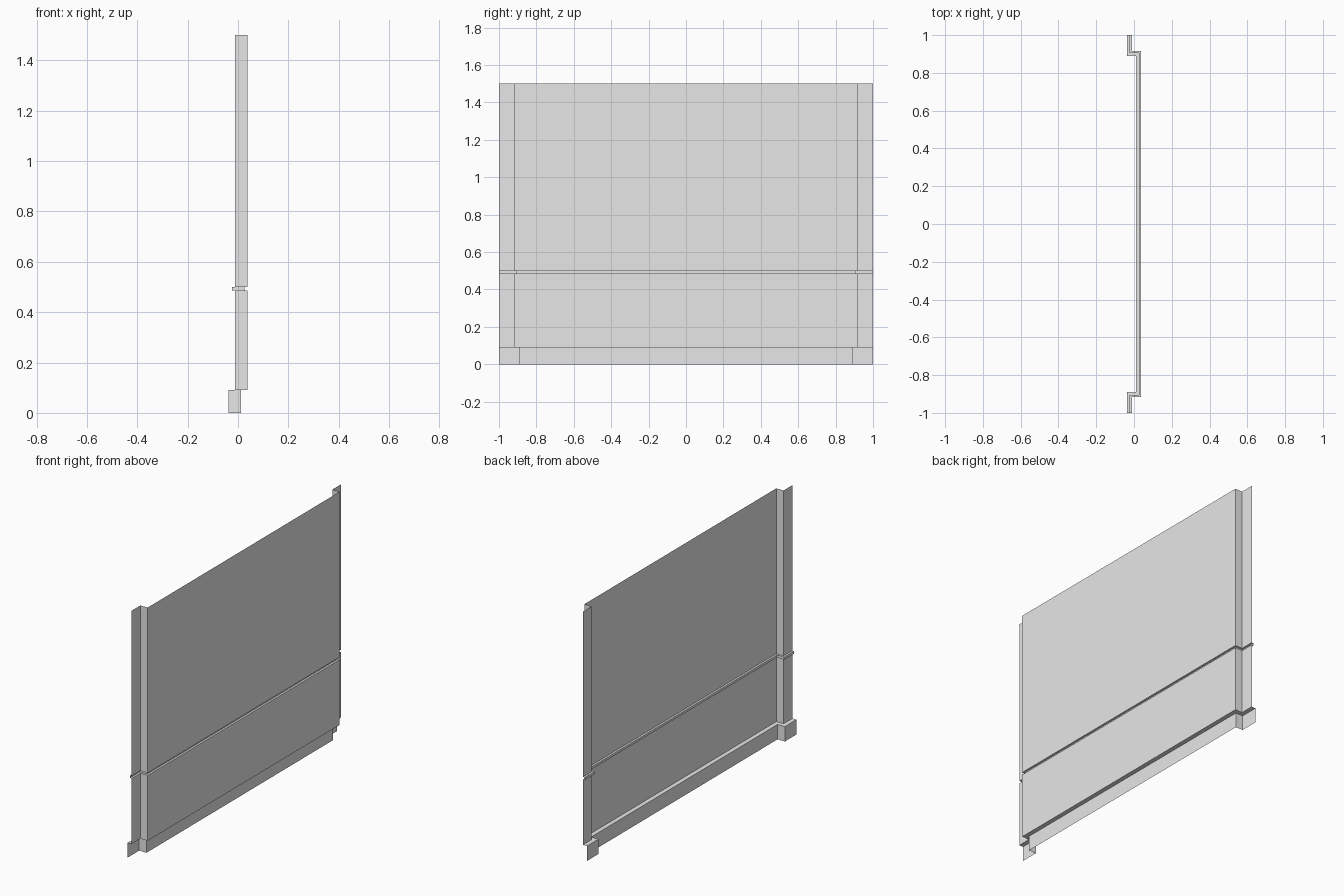
import bpy
import bmesh

cube = bpy.data.objects.get("Cube")
if cube:
    bpy.data.objects.remove(cube)

HEIGHT = 1.5
BASE_TOP = 0.09
GROOVE = (0.485, 0.5)
GROOVE_DEPTH = 0.012
BASE_DEPTH = 0.027
FLANGE_X, PANEL_X = -0.011, 0.038
STEP_Y = 0.917

# Wall section as (inset, height), from the floor up
section = [
    (BASE_DEPTH, 0), (BASE_DEPTH, BASE_TOP), (0, BASE_TOP),
    (0, GROOVE[0]), (GROOVE_DEPTH, GROOVE[0]),
    (GROOVE_DEPTH, GROOVE[1]), (0, GROOVE[1]), (0, HEIGHT),
]


def plan(inset):
    """Floor plan of the stepped panel, with mitred corners."""
    flange, panel, step = FLANGE_X - inset, PANEL_X - inset, STEP_Y - inset
    half = [(panel, step), (flange, step), (flange, 1)]
    return [(x, -y) for x, y in reversed(half)] + half


# Single painted material
grey = bpy.data.materials.new("plain grey")
grey.use_nodes = True
colour = (0.8, 0.8, 0.8, 1)
grey.diffuse_color = colour
grey.node_tree.nodes["Principled BSDF"].inputs["Base Color"].default_value = colour

# Sweep the section along the plan as an open sheet
bm = bmesh.new()
rows = [[bm.verts.new((x, y, z)) for x, y in plan(inset)] for inset, z in section]
for low, high in zip(rows, rows[1:]):
    for i in range(len(low) - 1):
        bm.faces.new((low[i], low[i + 1], high[i + 1], high[i]))

mesh = bpy.data.meshes.new("wall_panel")
bm.to_mesh(mesh)
bm.free()
mesh.materials.append(grey)
wall = bpy.data.objects.new("wall_panel", mesh)
bpy.context.collection.objects.link(wall)
